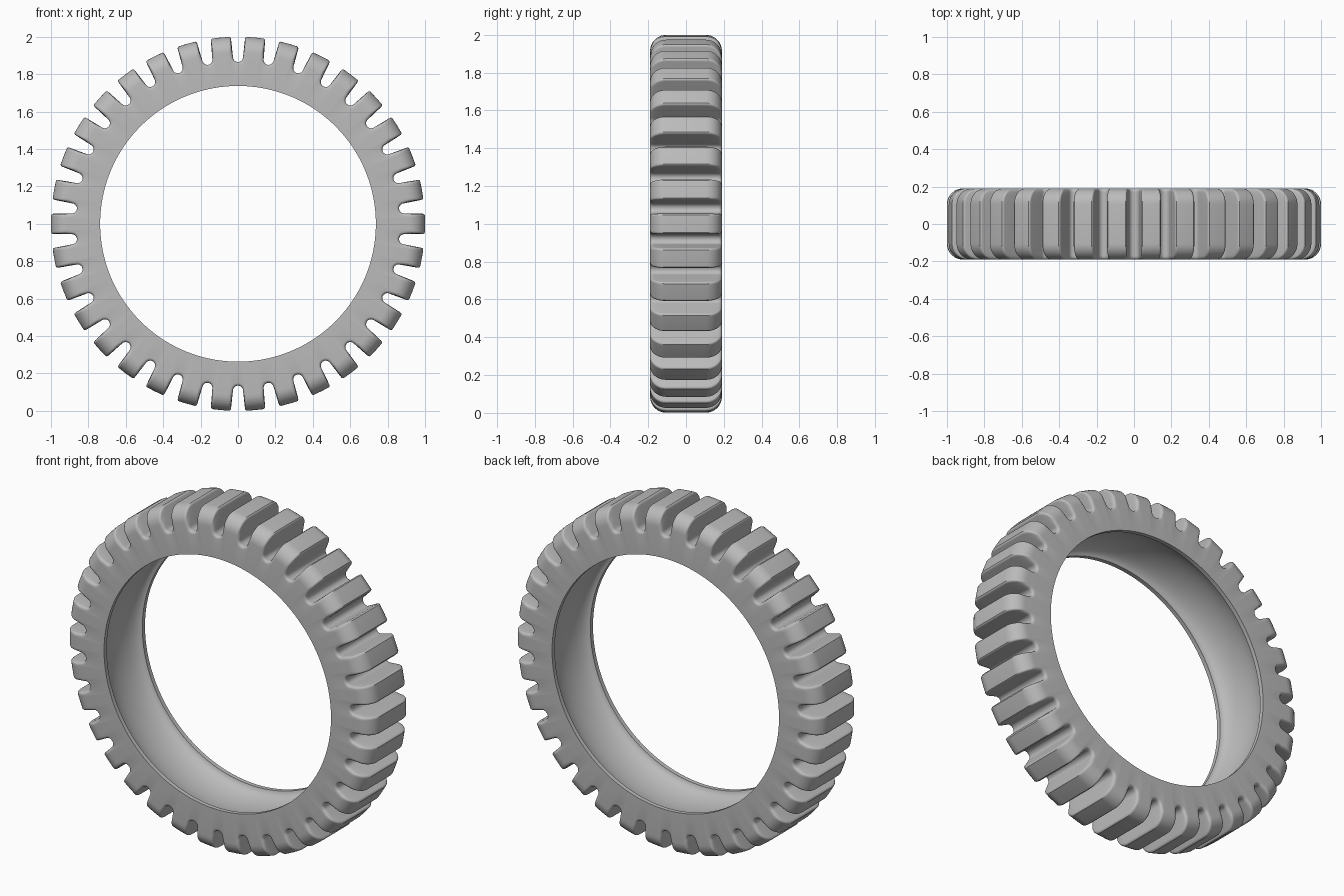
import bpy, bmesh, math
from math import sin, cos, pi

cube = bpy.data.objects.get("Cube")
if cube:
    bpy.data.objects.remove(cube, do_unlink=True)

TEETH = 34
PITCH = 2 * pi / TEETH
HALF_W = 0.19       # half of the tyre width
SHOULDER = 0.085    # rounding of the tread shoulder
FLOOR = 0.865       # radius at the groove floor
BORE = 0.737        # radius of the rim opening
CAVITY = 0.80       # deepest inner radius
LIP = 0.165         # where the bead ends and the cavity starts
SOFT = 0.015        # softened groove mouth at the side walls


def half_outline(top, spread):
    """Half of one groove and tooth as (angle, radius) pairs, from groove centre to tooth flank."""
    pts = []
    rad = 0.027
    for i in range(6):                                   # round groove floor
        a = pi / 2 * i / 5
        pts.append(((rad + spread) * sin(a), FLOOR + rad - (rad + spread) * cos(a)))
    corner = 0.014
    edge = 0.037 + spread * 0.5
    for i in range(5):                                   # round tooth corner
        a = pi / 2 * i / 4
        pts.append((edge + corner * (1 - cos(a)), top - corner * (1 - sin(a))))
    polar = [(math.atan2(u, v), math.hypot(u, v)) for u, v in pts]
    polar[-1] = (polar[-1][0], top)
    return polar


def tread_ring(y, top):
    """Full toothed outline at one position across the width."""
    d = max(0.0, abs(y) - (HALF_W - SOFT))
    spread = SOFT - math.sqrt(max(0.0, SOFT ** 2 - d ** 2))
    half = half_outline(top, spread)
    tooth = half + [(PITCH / 2, top)]
    tooth += [(PITCH - a, r) for a, r in reversed(half[1:])]
    return [(y, a + k * PITCH, r) for k in range(TEETH) for a, r in tooth]


# Tread stations: round shoulder, flat middle, round shoulder
arc = [pi / 2 * i / 9 for i in range(10)]
right_side = [(HALF_W - SHOULDER * (1 - sin(a)), 1 - SHOULDER * (1 - cos(a))) for a in arc]
stations = [(-y, r) for y, r in reversed(right_side)] + right_side
rings = [tread_ring(y, top) for y, top in stations]

# Inner side: bead lip, concave cavity, bead lip
angles = [a for _, a, _ in rings[0]]
inner = [(HALF_W, BORE)]
for i in range(17):
    a = pi * i / 16
    inner.append((LIP * cos(a), BORE + (CAVITY - BORE) * sin(a)))
inner.append((-HALF_W, BORE))
rings += [[(y, a, r) for a in angles] for y, r in inner]

# Skin the closed cross-section
bm = bmesh.new()
grid = [[bm.verts.new((r * sin(a), y, 1 + r * cos(a))) for y, a, r in ring] for ring in rings]
n = len(angles)
for j, ring in enumerate(grid):
    nxt = grid[(j + 1) % len(grid)]
    for i in range(n):
        k = (i + 1) % n
        bm.faces.new((ring[i], ring[k], nxt[k], nxt[i]))
bmesh.ops.recalc_face_normals(bm, faces=bm.faces)
mesh = bpy.data.meshes.new("tyre")
bm.to_mesh(mesh)
bm.free()

tyre = bpy.data.objects.new("tyre", mesh)
bpy.context.collection.objects.link(tyre)

# Plain grey rubber
grey = bpy.data.materials.new("light grey")
grey.use_nodes = True
colour = (0.5, 0.5, 0.5, 1)
grey.diffuse_color = colour
grey.node_tree.nodes["Principled BSDF"].inputs["Base Color"].default_value = colour
mesh.materials.append(grey)

bpy.ops.object.select_all(action='DESELECT')
tyre.select_set(True)
bpy.context.view_layer.objects.active = tyre
bpy.ops.object.shade_smooth_by_angle(angle=math.radians(35))
